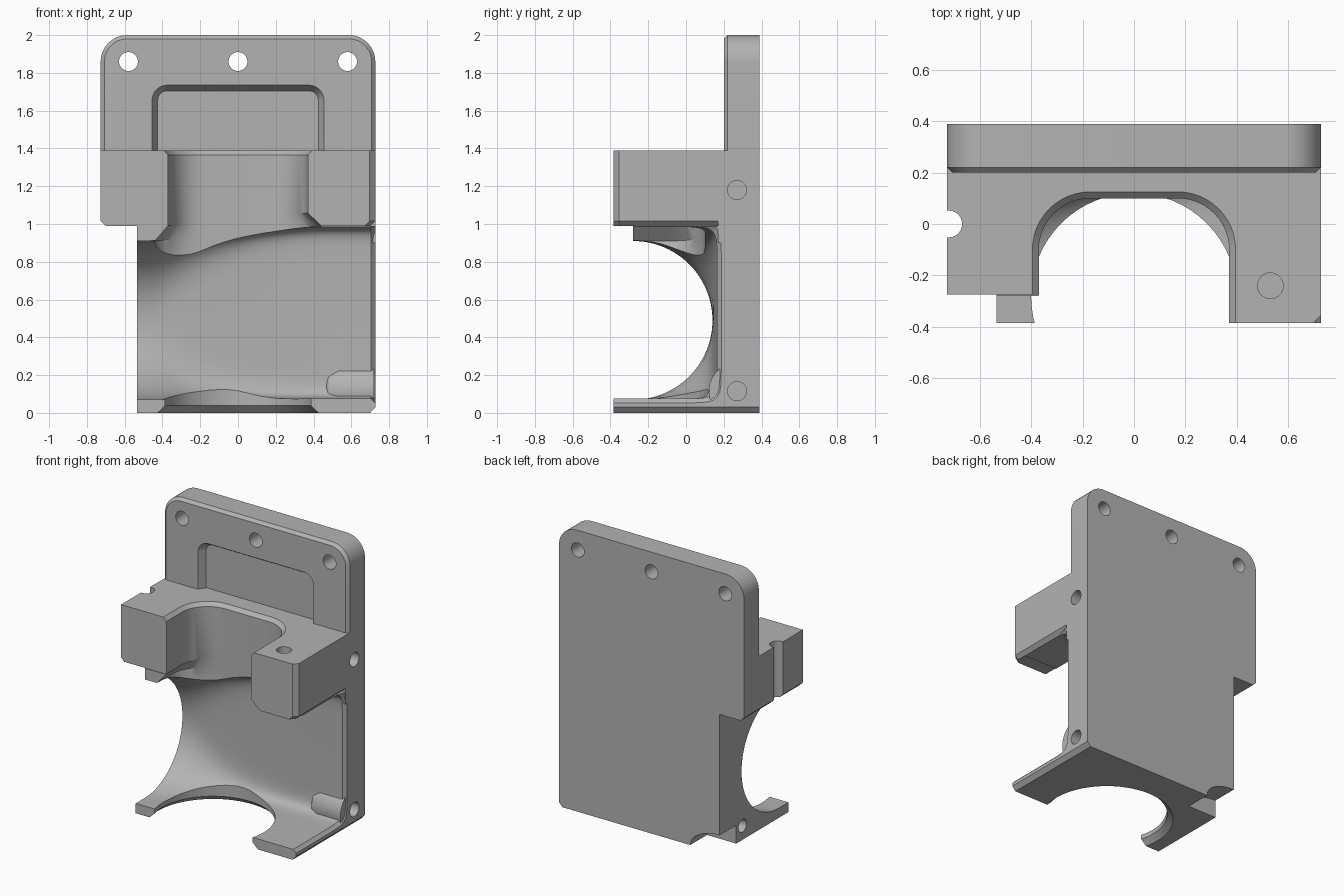
import bpy, bmesh
from math import sin, cos, pi, radians

cube = bpy.data.objects.get("Cube")
if cube:
    bpy.data.objects.remove(cube, do_unlink=True)

grey = bpy.data.materials.new("plain grey")
grey.use_nodes = True
colour = (0.45, 0.45, 0.45, 1)
grey.diffuse_color = colour
grey.node_tree.nodes["Principled BSDF"].inputs["Base Color"].default_value = colour


def loft(name, sections):
    """Closed solid through equal-length rings of points."""
    bm = bmesh.new()
    rings = [[bm.verts.new(p) for p in ring] for ring in sections]
    n = len(rings[0])
    for a, b in zip(rings, rings[1:]):
        for i in range(n):
            j = (i + 1) % n
            bm.faces.new((a[i], a[j], b[j], b[i]))
    bm.faces.new(rings[0])
    bm.faces.new(rings[-1])
    bmesh.ops.recalc_face_normals(bm, faces=bm.faces)
    mesh = bpy.data.meshes.new(name)
    bm.to_mesh(mesh)
    bm.free()
    ob = bpy.data.objects.new(name, mesh)
    bpy.context.collection.objects.link(ob)
    mesh.materials.append(grey)
    return ob


def place(points, axis, d):
    """Put a flat outline at distance d along an axis."""
    if axis == "x":
        return [(d, u, v) for u, v in points]
    if axis == "y":
        return [(u, d, v) for u, v in points]
    return [(u, v, d) for u, v in points]


def prism(name, points, axis, a, b):
    return loft(name, [place(points, axis, a), place(points, axis, b)])


def arc(u, v, ru, rv, start, end, steps=12):
    angles = [radians(start + (end - start) * i / steps) for i in range(steps + 1)]
    return [(u + ru * cos(t), v + rv * sin(t)) for t in angles]


def circle(u, v, r, steps=40):
    return arc(u, v, r, r, 0, 360, steps)[:-1]


def rect(u0, u1, v0, v1):
    return [(u0, v0), (u1, v0), (u1, v1), (u0, v1)]


def arch(w, bottom, top, r):
    """Upright outline with two rounded top corners."""
    return ([(-w, bottom), (w, bottom)] + arc(w - r, top - r, r, r, 0, 90)
            + arc(r - w, top - r, r, r, 90, 180))


def boolean(body, other, operation):
    mod = body.modifiers.new("boolean", "BOOLEAN")
    mod.operation = operation
    mod.solver = "EXACT"
    mod.object = other
    bpy.context.view_layer.objects.active = body
    bpy.ops.object.modifier_apply(modifier=mod.name)
    bpy.data.objects.remove(other, do_unlink=True)


def cut(other):
    boolean(body, other, "DIFFERENCE")


def join(other):
    boolean(body, other, "UNION")


W, BACK, FRONT = 0.727, 0.388, -0.385

# Lower body
body = prism("housing_bracket", [(-0.535, 0), (0.7, 0), (W, 0.03), (W, 0.99), (-0.535, 0.99)],
             "y", FRONT, BACK)
cut(prism("front_clearance", rect(-1, 1, 0.08, 0.99), "y", -0.6, -0.28))


# Side bore, blending from round to nearly square
def bore(t, grow=0):
    n = 2 + 10 * t
    ry, rz, cz = 0.42 + 0.025 * t + grow, 0.42 + 0.035 * t + grow, 0.49 + 0.04 * t
    pts = [(-0.6, cz - rz)]
    for i in range(49):
        a = -pi / 2 + pi * i / 48
        s = sin(a)
        pts.append((-0.28 + ry * max(cos(a), 0) ** (2 / n),
                    cz + rz * abs(s) ** (2 / n) * (1 if s > 0 else -1)))
    return pts + [(-0.6, cz + rz)]


rings = [place(bore(0), "x", -0.6)]
for i in range(13):
    f = i / 12
    rings.append(place(bore(f * f * (3 - 2 * f)), "x", -0.535 + 1.0 * f))
rings += [place(bore(1), "x", 0.705), place(bore(1, 0.03), "x", 0.735)]
cut(loft("side_bore", rings))


# Upper clamp block with chamfered lower sides
def block(s):
    return [(-s, BACK), (-s, -0.275), (-0.3, -0.275), (-0.3, FRONT),
            (s - 0.03, FRONT), (s, FRONT + 0.03), (s, BACK)]


join(loft("clamp_block", [place(block(W - 0.025), "z", 0.99), place(block(W), "z", 1.015),
                          place(block(W), "z", 1.39)]))
join(prism("side_filler", rect(0.5, W, 0.17, BACK), "z", 0.9, 1.1))

# Mounting plate with chamfered front rim
join(loft("mounting_plate", [place(arch(W - 0.02, 1.2, 1.98, 0.12), "y", 0.2),
                             place(arch(W, 1.2, 2, 0.14), "y", 0.22),
                             place(arch(W, 1.2, 2, 0.14), "y", BACK)]))
cut(loft("panel_recess", [place(arch(0.465, 1.39, 1.745, 0.09), "y", 0.18),
                          place(arch(0.455, 1.39, 1.735, 0.08), "y", 0.2),
                          place(arch(0.425, 1.39, 1.705, 0.05), "y", 0.25)]))


# Upper throat, flared at both ends
def throat(side, back, z, slope=0):
    pts = ([(-0.37 - side, -0.6)] + arc(-0.17, -0.1, 0.2 + side, 0.2 + back, 180, 90)
           + arc(0.17, -0.1, 0.2 + side, 0.2 + back, 90, 0) + [(0.37 + side, -0.6)])
    return [(x, y, z + slope * x) for x, y in pts]


cut(loft("upper_throat", [throat(0.045, 0.045, 1.41), throat(0, 0, 1.365),
                          throat(0, 0, 1.025, 0.09), throat(0.07, 0, 0.95, 0.09),
                          throat(0, 0, 0.6)]))

# Lower opening with chamfered mouth
cut(loft("lower_opening", [place(circle(0, -0.28, r, 64), "z", z)
                           for z, r in ((-0.02, 0.46), (0.038, 0.4), (0.33, 0.4))]))


# Screw boss inside the cavity
def boss(r):
    return arc(0.27, 0.115, r, r, 90, 215) + [(0.35, 0.03), (0.35, 0.115 + r)]


join(loft("screw_boss", [place(boss(r), "x", x)
                         for x, r in ((0.45, 0.09), (0.48, 0.13), (0.53, 0.15), (0.72, 0.15))]))

# Screw holes
for x in (-0.58, 0, 0.58):
    cut(prism("plate_hole", circle(x, 1.86, 0.05), "y", 0, 0.6))
for z in (0.115, 1.18):
    cut(prism("side_hole", circle(0.27, z, 0.05), "x", 0.52, 0.9))
cut(prism("arm_hole", circle(0.53, -0.24, 0.05), "z", 1.15, 1.6))
cut(prism("lower_side_hole", circle(0.13, 0.1, 0.045), "x", -0.7, -0.4))

# Side groove and rear corner relief
cut(prism("side_groove", circle(-0.72, 0, 0.052), "z", 0.9, 1.5))
cut(prism("corner_relief", arc(-0.535, 0, 0.23, 0.13, 0, 360, 40)[:-1], "y", 0.2, 0.6))

bpy.ops.object.select_all(action="DESELECT")
body.select_set(True)
bpy.context.view_layer.objects.active = body
bpy.ops.object.shade_smooth_by_angle(angle=radians(28))
